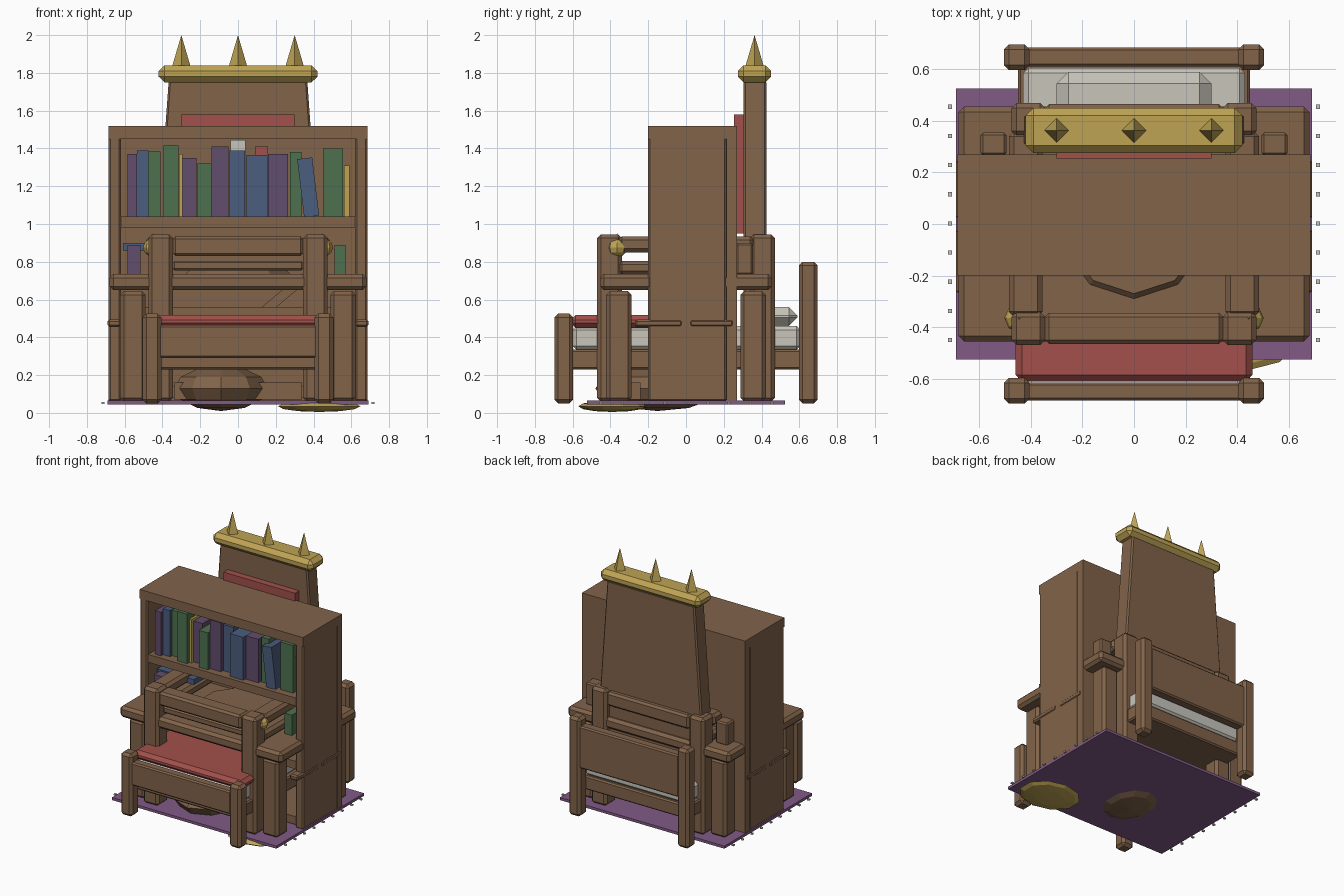
import bpy, bmesh, math

cube = bpy.data.objects.get("Cube")
if cube:
    bpy.data.objects.remove(cube, do_unlink=True)


def material(name, r, g, b):
    m = bpy.data.materials.new(name)
    m.use_nodes = True
    m.diffuse_color = (r, g, b, 1)
    m.node_tree.nodes["Principled BSDF"].inputs["Base Color"].default_value = (r, g, b, 1)
    return m


WOOD = material("brown wood", 0.22, 0.125, 0.068)
GOLD = material("gold", 0.52, 0.37, 0.09)
RED = material("red cloth", 0.36, 0.08, 0.07)
PURPLE = material("purple cloth", 0.22, 0.105, 0.24)
PLUM = material("plum cover", 0.12, 0.075, 0.15)
GREEN = material("green cover", 0.075, 0.165, 0.08)
BLUE = material("blue cover", 0.07, 0.11, 0.21)
WHITE = material("white linen", 0.58, 0.56, 0.5)


def finish(bm, name, mat, bevel=0):
    mesh = bpy.data.meshes.new(name)
    bmesh.ops.recalc_face_normals(bm, faces=bm.faces)
    bm.to_mesh(mesh)
    bm.free()
    mesh.materials.append(mat)
    ob = bpy.data.objects.new(name, mesh)
    bpy.context.collection.objects.link(ob)
    if bevel:
        mod = ob.modifiers.new("Bevel", "BEVEL")
        mod.width = bevel
        mod.segments = 1
    return ob


def box(name, x, y, z, mat=WOOD, bevel=0, taper=1):
    """Box from three (low, high) ranges; taper narrows its top in x."""
    bm = bmesh.new()
    bmesh.ops.create_cube(bm, size=1)
    for v in bm.verts:
        narrow = taper if v.co.z > 0 else 1
        v.co = [(lo + hi) / 2 + c * (hi - lo)
                for c, (lo, hi) in zip(v.co, (x, y, z))]
        mid = sum(x) / 2
        v.co.x = mid + (v.co.x - mid) * narrow
    return finish(bm, name, mat, bevel)


def block(name, cx, cy, w, d, z, mat=WOOD, bevel=0.02):
    return box(name, (cx - w / 2, cx + w / 2), (cy - d / 2, cy + d / 2), z, mat, bevel)


def blob(name, centre, radii, mat, segs=10, rings=6):
    bm = bmesh.new()
    bmesh.ops.create_uvsphere(bm, u_segments=segs, v_segments=rings, radius=1)
    for v in bm.verts:
        v.co = [c + a * r for c, a, r in zip(centre, v.co, radii)]
    return finish(bm, name, mat)


def cone(name, centre, r1, r2, height, sides, mat):
    bm = bmesh.new()
    bmesh.ops.create_cone(bm, cap_ends=True, segments=sides, radius1=r1, radius2=r2, depth=height)
    ob = finish(bm, name, mat)
    ob.location = centre
    return ob


SIDES = (("right", -1), ("left", 1))
ENDS = (("front", -1), ("back", 1))

# Rug with fringe, and the lumps poking out below it
box("rug", (-0.69, 0.69), (-0.525, 0.525), (0.045, 0.065), PURPLE)
for side, s in SIDES:
    for i in range(9):
        block(f"{side}_fringe", s * 0.714, -0.45 + i * 0.1131, 0.016, 0.016, (0.048, 0.058), WHITE, 0)
blob("gold_pile", (0.43, -0.39, 0.035), (0.23, 0.18, 0.03), GOLD)
blob("brown_sack", (-0.09, -0.15, 0.13), (0.26, 0.33, 0.12), WOOD)

# Bookcase
for side, s in SIDES:
    block(f"{side}_bookcase_side", s * 0.6525, 0.0075, 0.065, 0.415, (0.06, 1.515), bevel=0.01)
    for y0, y1 in ((-0.27, -0.02), (0.02, 0.25)):
        block(f"{side}_side_bar", s * 0.655, (y0 + y1) / 2, 0.07, y1 - y0, (0.455, 0.495), bevel=0.01)
box("bookcase_back", (-0.685, 0.685), (0.215, 0.27), (0.06, 1.515))
box("bookcase_top", (-0.685, 0.685), (-0.2, 0.27), (1.45, 1.52))
for z in (0.98, 0.5, 0.08):
    box("bookcase_shelf", (-0.62, 0.62), (-0.19, 0.22), (z, z + 0.06))
box("bottom_plank", (-0.34, 0.34), (-0.3, -0.24), (0.07, 0.16))

# Books: left edge, right edge, height, colour, lean
books = [
    (-0.585, -0.535, 0.33, PLUM, 0), (-0.535, -0.475, 0.35, BLUE, 0),
    (-0.475, -0.41, 0.345, GREEN, 0), (-0.395, -0.315, 0.375, GREEN, 0),
    (-0.312, -0.295, 0.33, GOLD, 0), (-0.295, -0.22, 0.31, PLUM, 0),
    (-0.215, -0.14, 0.28, GREEN, 0), (-0.14, -0.05, 0.37, PLUM, 0),
    (-0.045, 0.038, 0.35, BLUE, 0), (0.045, 0.155, 0.325, BLUE, 0),
    (0.16, 0.265, 0.33, PLUM, 0), (0.275, 0.335, 0.34, GREEN, 0),
    (0.35, 0.43, 0.31, BLUE, 0.12), (0.45, 0.555, 0.36, GREEN, 0),
    (0.56, 0.59, 0.27, GOLD, 0),
]
for i, (x0, x1, h, colour, lean) in enumerate(books):
    w = x1 - x0
    front = -0.16 + 0.025 * (i % 3)
    ob = box("book", (-w / 2, w / 2), (front, 0.1), (0, h), colour)
    ob.location = ((x0 + x1) / 2, 0, 1.04)
    ob.rotation_euler.y = -lean
box("pale_book", (-0.04, 0.04), (0, 0.1), (1.04, 1.445), WHITE)
box("red_book", (0.09, 0.16), (0, 0.1), (1.04, 1.41), RED)
box("low_plum_book", (-0.585, -0.515), (-0.17, 0.1), (0.73, 0.89), PLUM)
box("low_green_book", (0.51, 0.57), (-0.17, 0.1), (0.73, 0.89), GREEN)
box("low_blue_book", (-0.61, -0.3), (-0.1, 0.1), (0.86, 0.9), BLUE)

# Table with round dish and leaning staff
box("table_top", (-0.68, 0.68), (-0.455, 0.455), (0.65, 0.735), WOOD, 0.02)
for side, s in SIDES:
    for end, e in ENDS:
        block(f"{end}_{side}_table_leg", s * 0.557, e * 0.355, 0.135, 0.135, (0.06, 0.645))
    block(f"{side}_back_post", s * 0.545, 0.31, 0.1, 0.09, (0.73, 0.9), bevel=0.01)
cone("dish", (0, 0, 0.745), 0.29, 0.27, 0.02, 10, WOOD)
staff = block("staff", 0, 0, 0.05, 0.05, (-0.2, 0.2), bevel=0)
staff.location = (0.2, -0.1, 0.59)
staff.rotation_euler.y = math.radians(50)

# Throne frame
for end, e in ENDS:
    for side, s in SIDES:
        block(f"{end}_{side}_throne_post", s * 0.41, e * 0.405, 0.13, 0.13, (0.06, 0.945))
    box(f"{end}_top_rail", (-0.345, 0.345), (e * 0.405 - 0.06, e * 0.405 + 0.06), (0.83, 0.935), WOOD, 0.015)
    box(f"{end}_middle_rail", (-0.345, 0.345), (e * 0.38 - 0.03, e * 0.38 + 0.03), (0.755, 0.805), WOOD, 0.01)
for side, s in SIDES:
    block(f"{side}_top_arm", s * 0.42, 0, 0.13, 0.72, (0.85, 0.935))
    block(f"{side}_lower_arm", s * 0.42, 0, 0.11, 0.72, (0.73, 0.805))
    blob(f"{side}_arm_knob", (s * 0.445, -0.365, 0.875), (0.058, 0.055, 0.05), GOLD, 8, 6)
    cone(f"{side}_knob_tip", (s * 0.445, -0.365, 0.925), 0.04, 0, 0.05, 8, GOLD)

# Throne back, cushion and gold crest
box("throne_back", (-0.45, 0.45), (0.305, 0.425), (0.6, 1.76), WOOD, 0.01, taper=0.815)
box("back_cushion", (-0.3, 0.3), (0.255, 0.32), (0.95, 1.58), RED)
box("gold_crest", (-0.42, 0.42), (0.275, 0.45), (1.75, 1.84), GOLD, 0.03)
for x in (-0.3, 0, 0.3):
    cone("crest_spike", (x, 0.363, 1.915), 0.05, 0, 0.17, 4, GOLD)

# Bed
for side, s in SIDES:
    for end, e, top in (("foot", -1, 0.525), ("head", 1, 0.8)):
        block(f"{end}_{side}_bed_post", s * 0.455, e * 0.647, 0.1, 0.1, (0.05, top))
box("footboard", (-0.42, 0.42), (-0.685, -0.615), (0.29, 0.465), WOOD, 0.01)
box("headboard", (-0.42, 0.42), (0.61, 0.685), (0.42, 0.74), WOOD, 0.01)
box("bed_base", (-0.45, 0.45), (-0.61, 0.61), (0.23, 0.335), WOOD, 0.01)
box("mattress", (-0.43, 0.43), (-0.6, 0.605), (0.335, 0.46), WHITE, 0.02)
box("blanket", (-0.46, 0.46), (-0.61, 0.2), (0.45, 0.518), RED, 0.025)
pillow = box("pillow", (-0.3, 0.3), (0.3, 0.59), (0.46, 0.56), WHITE, 0.045)
